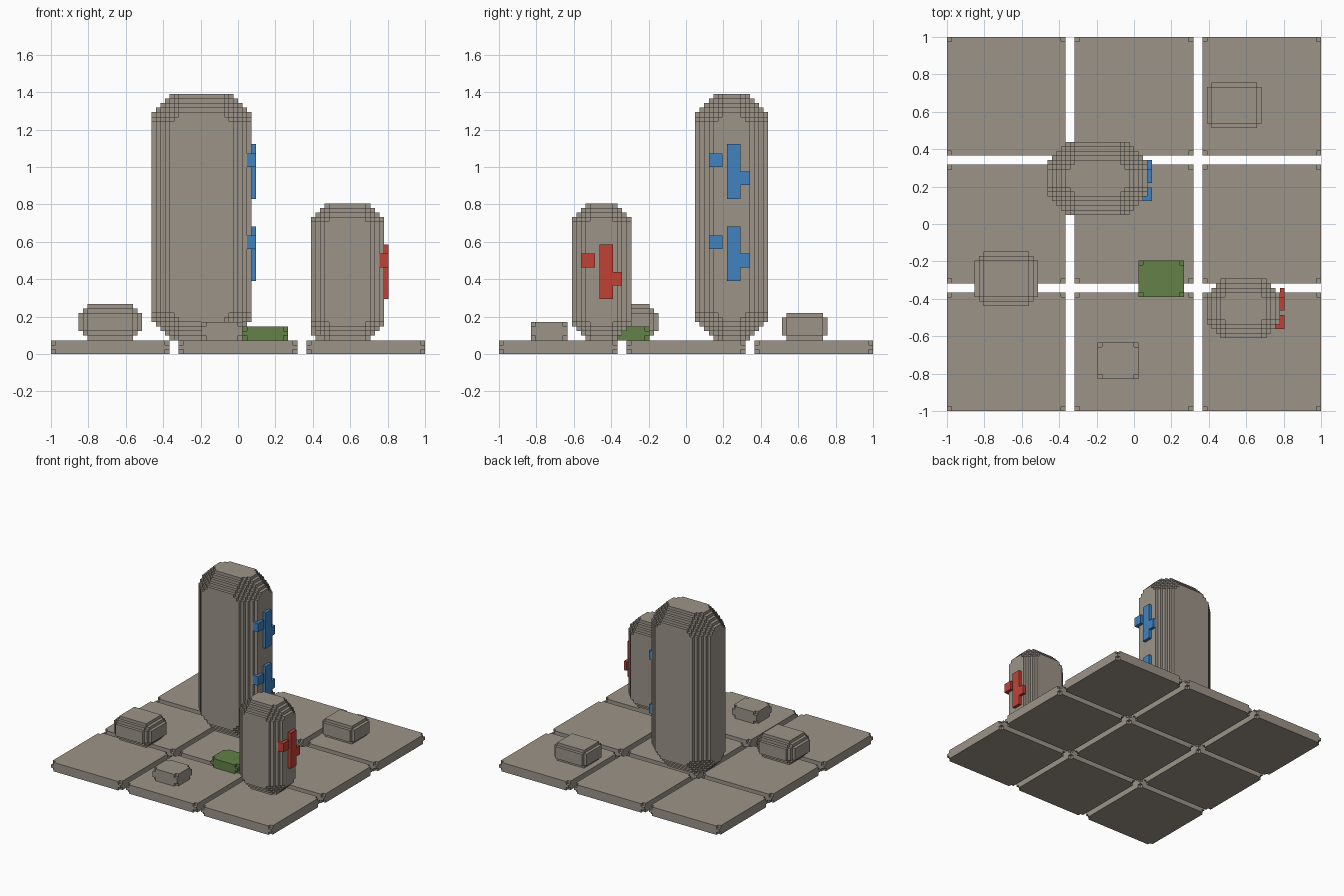
import bpy
import bmesh
from math import radians
from mathutils import Vector

if "Cube" in bpy.data.objects:
    bpy.data.objects.remove(bpy.data.objects["Cube"], do_unlink=True)

HALF = 41            # the scene is 82 cells wide
CELL = 1 / HALF


def make_material(name, rgb):
    mat = bpy.data.materials.new(name)
    mat.use_nodes = True
    colour = (*rgb, 1)
    mat.diffuse_color = colour
    mat.node_tree.nodes["Principled BSDF"].inputs["Base Color"].default_value = colour
    return mat


stone = make_material("grey stone", (0.335, 0.295, 0.25))
blue = make_material("blue rune", (0.052, 0.23, 0.53))
red = make_material("red rune", (0.53, 0.055, 0.038))
moss = make_material("green moss", (0.125, 0.22, 0.065))


def block_cells(low, high, pair=0, triple=0):
    """Cells of a box with stepped edges (pair) and stepped corners (triple)."""
    cells = set()
    for x in range(low[0], high[0]):
        for y in range(low[1], high[1]):
            for z in range(low[2], high[2]):
                inset = sorted(min(c - a, b - 1 - c)
                               for c, a, b in zip((x, y, z), low, high))
                if inset[0] + inset[1] >= pair and sum(inset) >= triple:
                    cells.add((x, y, z))
    return cells


def build(name, cells, mat):
    """Skin a set of cells with outer faces and merge the flat areas."""
    bm = bmesh.new()
    verts = {}

    def vert(p):
        if p not in verts:
            verts[p] = bm.verts.new(((p[0] - HALF) * CELL, (p[1] - HALF) * CELL, p[2] * CELL))
        return verts[p]

    for cell in cells:
        for axis in range(3):
            u, v = (axis + 1) % 3, (axis + 2) % 3
            for side in (0, 1):
                neighbour = list(cell)
                neighbour[axis] += 2 * side - 1
                if tuple(neighbour) in cells:
                    continue
                ring = []
                for du, dv in ((0, 0), (1, 0), (1, 1), (0, 1)):
                    p = list(cell)
                    p[axis] += side
                    p[u] += du
                    p[v] += dv
                    ring.append(vert(tuple(p)))
                bm.faces.new(ring if side else ring[::-1])
    bmesh.ops.dissolve_limit(bm, angle_limit=radians(1), verts=bm.verts[:], edges=bm.edges[:])
    mesh = bpy.data.meshes.new(name)
    bm.to_mesh(mesh)
    bm.free()
    mesh.materials.append(mat)
    obj = bpy.data.objects.new(name, mesh)
    bpy.context.collection.objects.link(obj)
    return obj


# Floor of nine slabs with nicked corners
spans = ((0, 26), (28, 54), (56, 82))
for row, (y0, y1) in enumerate(spans):
    for col, (x0, x1) in enumerate(spans):
        build(f"floor_slab_{row}_{col}", block_cells((x0, y0, 0), (x1, y1, 3), 0, 1), stone)

# Standing stones
build("tall_stone", block_cells((22, 43, 3), (44, 59, 57), 4, 10), stone)
build("short_stone", block_cells((57, 16, 3), (73, 29, 33), 3, 7), stone)

# Loose rocks and moss
build("left_rock", block_cells((6, 23, 3), (20, 35, 11), 2, 4), stone)
build("back_rock", block_cells((57, 62, 3), (69, 72, 9), 1, 2), stone)
build("front_rock", block_cells((33, 7, 3), (42, 15, 7), 0, 1), stone)
build("moss_patch", block_cells((42, 25, 3), (52, 33, 6), 0, 1), moss)


# Runes on the side faces of the standing stones
def rune(name, x, y, z, mat):
    cells = block_cells((x, y, z), (x + 1, y + 3, z + 12))
    cells |= block_cells((x - 1, y - 4, z + 7), (x + 1, y - 1, z + 10))
    cells |= block_cells((x, y + 3, z + 3), (x + 1, y + 5, z + 6))
    build(name, cells, mat)


rune("upper_blue_rune", 44, 50, 34, blue)
rune("lower_blue_rune", 44, 50, 16, blue)
rune("red_rune", 73, 22, 12, red)
